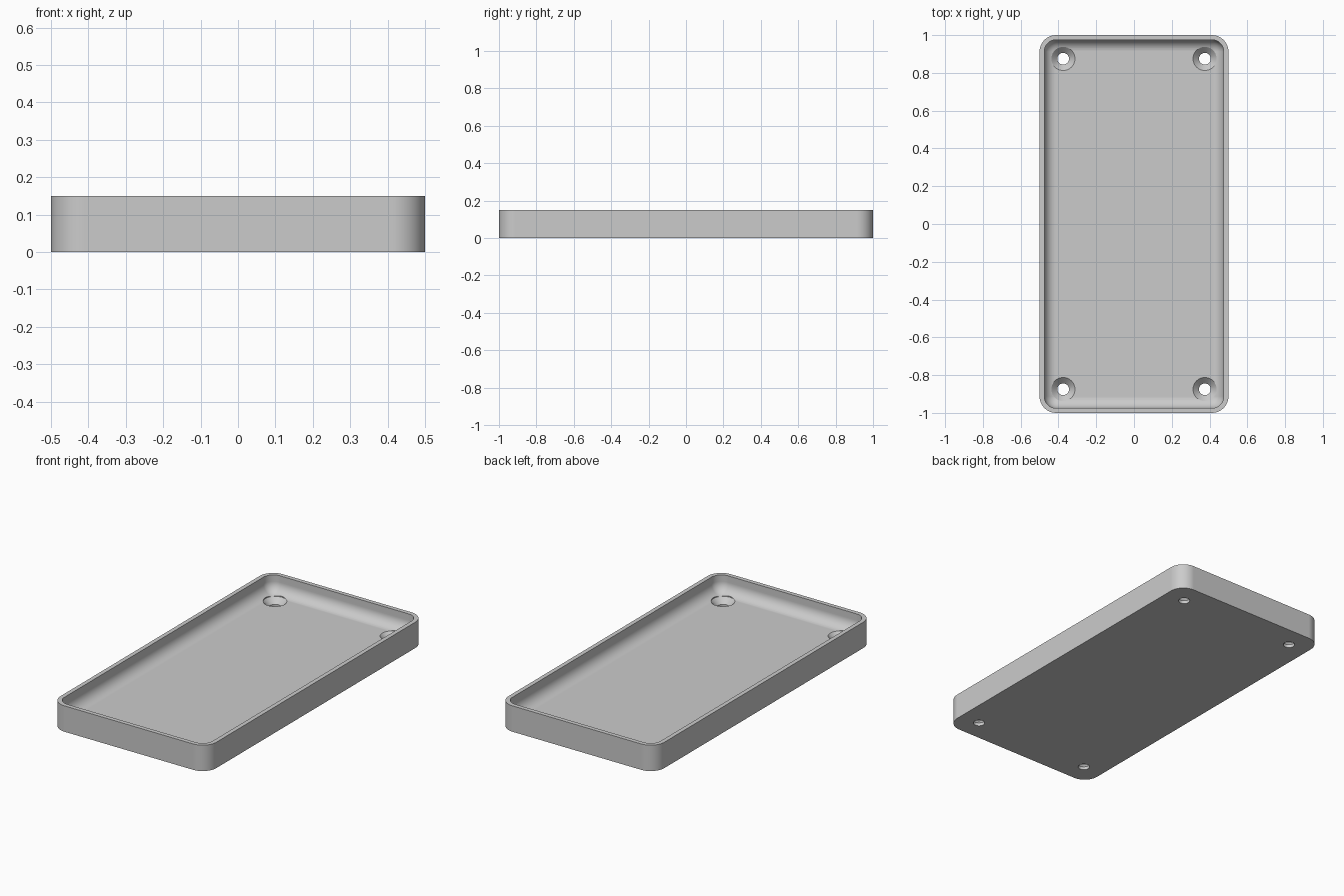
import bpy
import bmesh
from math import sin, cos, pi, radians

cube = bpy.data.objects.get("Cube")
if cube:
    bpy.data.objects.remove(cube, do_unlink=True)

HALF_X, HALF_Y, HEIGHT = 0.5, 1.0, 0.15
WALL, FLOOR = 0.025, 0.05
CORNER = 0.0875
FILLET = CORNER - WALL
HOLE_X, HOLE_Y = 0.375, 0.875
HOLE_R, SINK_R = 0.031, 0.0625


def rounded_rect(inset, z, steps=10):
    """Outline of the tray, moved inward by inset."""
    r = max(CORNER - inset, 0.002)
    cx, cy = HALF_X - inset - r, HALF_Y - inset - r
    points = []
    for i, (sx, sy) in enumerate([(1, 1), (-1, 1), (-1, -1), (1, -1)]):
        for k in range(steps + 1):
            a = (i + k / steps) * pi / 2
            points.append((sx * cx + r * cos(a), sy * cy + r * sin(a), z))
    return points


def circle(x, y, r, z, steps=40):
    return [(x + r * cos(2 * pi * k / steps), y + r * sin(2 * pi * k / steps), z)
            for k in range(steps)]


def loft(bm, outlines):
    """Skin a stack of outlines and cap both ends."""
    rings = [[bm.verts.new(p) for p in outline] for outline in outlines]
    n = len(rings[0])
    for low, high in zip(rings, rings[1:]):
        for k in range(n):
            j = (k + 1) % n
            bm.faces.new((low[k], low[j], high[j], high[k]))
    bm.faces.new(rings[0][::-1])
    bm.faces.new(rings[-1])


def make_object(name, bm):
    bmesh.ops.recalc_face_normals(bm, faces=bm.faces)
    mesh = bpy.data.meshes.new(name)
    bm.to_mesh(mesh)
    bm.free()
    obj = bpy.data.objects.new(name, mesh)
    bpy.context.collection.objects.link(obj)
    return obj


# Tray: outer wall, rim, inner wall and the fillet down to the floor
profile = [(0, 0), (0, HEIGHT), (WALL, HEIGHT)]
for k in range(11):
    a = k / 10 * pi / 2
    profile.append((WALL + FILLET * (1 - cos(a)), FLOOR + FILLET * (1 - sin(a))))
bm = bmesh.new()
loft(bm, [rounded_rect(inset, z) for inset, z in profile])
tray = make_object("tray", bm)

# Countersunk screw holes
bm = bmesh.new()
for x in (-HOLE_X, HOLE_X):
    for y in (-HOLE_Y, HOLE_Y):
        loft(bm, [circle(x, y, r, z) for r, z in
                  [(HOLE_R, -0.05), (HOLE_R, FLOOR + HOLE_R - SINK_R),
                   (SINK_R, FLOOR), (SINK_R, HEIGHT + 0.05)]])
cutter = make_object("screw_hole_cutter", bm)
cutter.hide_render = True

bpy.context.view_layer.objects.active = tray
tray.select_set(True)
cut = tray.modifiers.new("screw_holes", "BOOLEAN")
cut.operation = "DIFFERENCE"
cut.solver = "EXACT"
cut.object = cutter
bpy.ops.object.modifier_apply(modifier=cut.name)
bpy.data.objects.remove(cutter, do_unlink=True)

# Smooth fillets with crisp rims
bpy.ops.object.shade_smooth_by_angle(angle=radians(30))
weighted = tray.modifiers.new("weighted_normals", "WEIGHTED_NORMAL")
weighted.keep_sharp = True

# Plain grey finish
grey = bpy.data.materials.new("light_grey")
grey.use_nodes = True
colour = (0.6, 0.6, 0.6, 1)
grey.diffuse_color = colour
grey.node_tree.nodes["Principled BSDF"].inputs["Base Color"].default_value = colour
tray.data.materials.clear()
tray.data.materials.append(grey)
